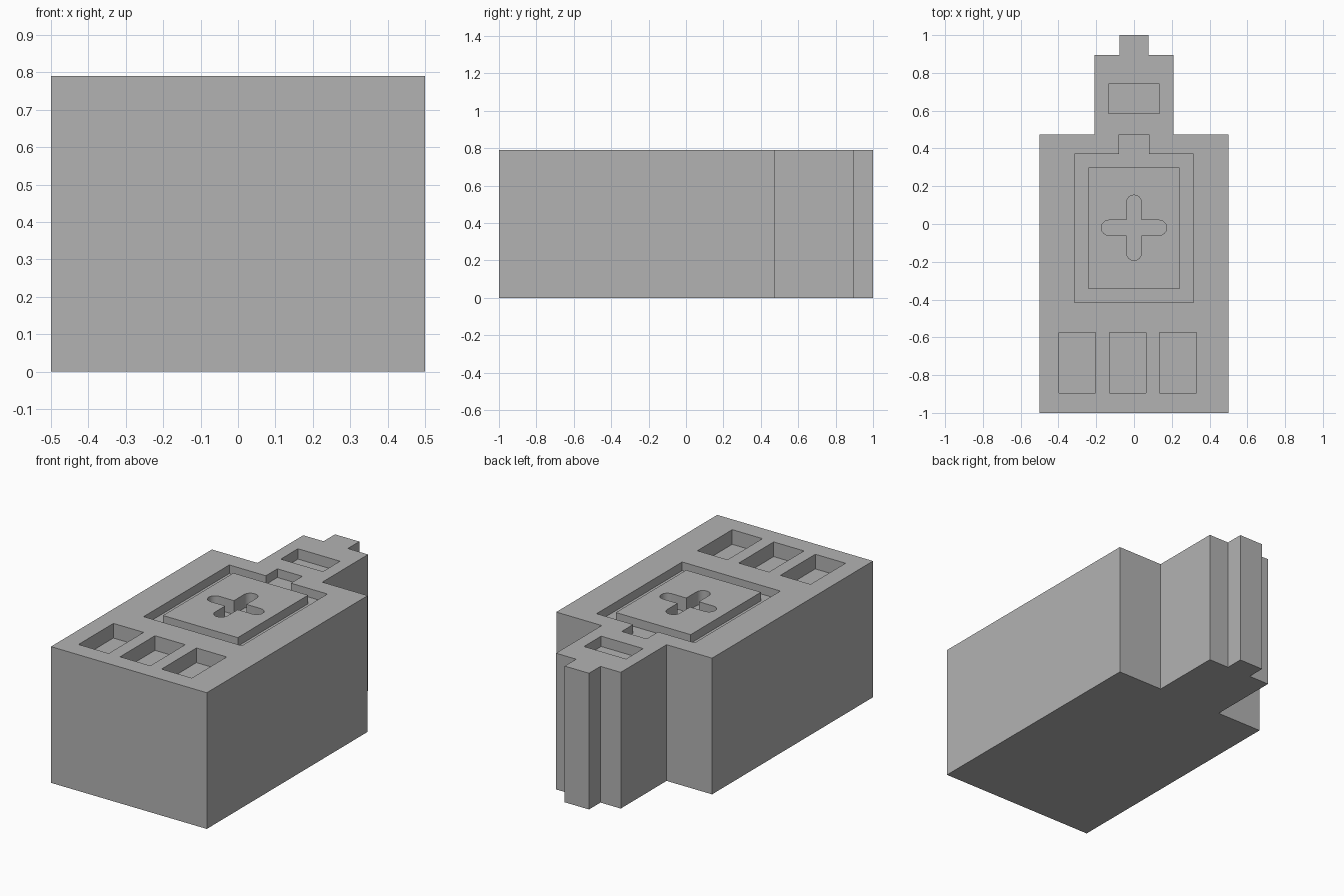
import bpy, bmesh
from math import pi, cos, sin
from mathutils import Matrix, Vector

if "Cube" in bpy.data.objects:
    bpy.data.objects.remove(bpy.data.objects["Cube"])

TOP = 0.79

grey = bpy.data.materials.new("plain grey")
grey.use_nodes = True
colour = (0.45, 0.45, 0.45, 1)
grey.diffuse_color = colour
grey.node_tree.nodes["Principled BSDF"].inputs["Base Color"].default_value = colour


def prism(name, outline, bottom, top):
    """Extrude a counter-clockwise outline between two heights."""
    bm = bmesh.new()
    base = bm.faces.new([bm.verts.new((x, y, bottom)) for x, y in outline])
    grown = bmesh.ops.extrude_face_region(bm, geom=[base], use_keep_orig=True)
    moved = [v for v in grown["geom"] if isinstance(v, bmesh.types.BMVert)]
    bmesh.ops.translate(bm, vec=(0, 0, top - bottom), verts=moved)
    bmesh.ops.recalc_face_normals(bm, faces=bm.faces)
    mesh = bpy.data.meshes.new(name)
    bm.to_mesh(mesh)
    bm.free()
    mesh.materials.append(grey)
    obj = bpy.data.objects.new(name, mesh)
    bpy.context.collection.objects.link(obj)
    return obj


def cut(target, cutter):
    """Subtract the cutter from the target, then discard it."""
    cutter.hide_render = True
    mod = target.modifiers.new("cut", "BOOLEAN")
    mod.operation = "DIFFERENCE"
    mod.solver = "EXACT"
    mod.object = cutter
    bpy.context.view_layer.objects.active = target
    bpy.ops.object.modifier_apply(modifier=mod.name)
    bpy.data.objects.remove(cutter)


def mirrored(right_side):
    """Complete an outline listed upwards along its right side."""
    return right_side + [(-x, y) for x, y in reversed(right_side)]


def rectangle(x0, x1, y0, y1):
    return [(x0, y0), (x1, y0), (x1, y1), (x0, y1)]


def rounded_cross(centre, reach, half):
    """Plus-shaped outline with a semicircular end on each arm."""
    arm = [Vector((half, -half))]
    for i in range(13):
        a = -pi / 2 + pi * i / 12
        arm.append(Vector((reach - half + half * cos(a), half * sin(a))))
    points = []
    for quarter in range(4):
        turn = Matrix.Rotation(quarter * pi / 2, 2)
        points += [tuple(turn @ p + Vector(centre)) for p in arm]
    return points


# Stepped block
body = prism("stepped_block", mirrored(
    [(0.5, -1), (0.5, 0.475), (0.208, 0.475), (0.208, 0.895),
     (0.078, 0.895), (0.078, 1)]), 0, TOP)

# Square channel with a notch, leaving a raised island in the middle
channel = prism("channel_cutter", mirrored(
    [(0.315, -0.415), (0.315, 0.37), (0.08, 0.37), (0.08, 0.475)]),
    TOP - 0.05, TOP + 0.1)
cut(channel, prism("island_cutter", rectangle(-0.24, 0.24, -0.345, 0.3),
                   TOP - 0.2, TOP + 0.2))
cut(body, channel)

# Rounded cross recess in the island
cut(body, prism("cross_cutter", rounded_cross((0, -0.02), 0.173, 0.04),
                TOP - 0.08, TOP + 0.1))

# Three front pockets
for x in (-0.3, -0.033, 0.233):
    cut(body, prism("pocket_cutter", rectangle(x - 0.097, x + 0.097, -0.895, -0.575),
                    TOP - 0.085, TOP + 0.1))

# Single rear pocket
cut(body, prism("rear_pocket_cutter", rectangle(-0.135, 0.135, 0.585, 0.742),
                TOP - 0.06, TOP + 0.1))

# Smooth only the rounded ends of the cross
bpy.context.view_layer.objects.active = body
body.select_set(True)
bpy.ops.object.shade_smooth_by_angle()
